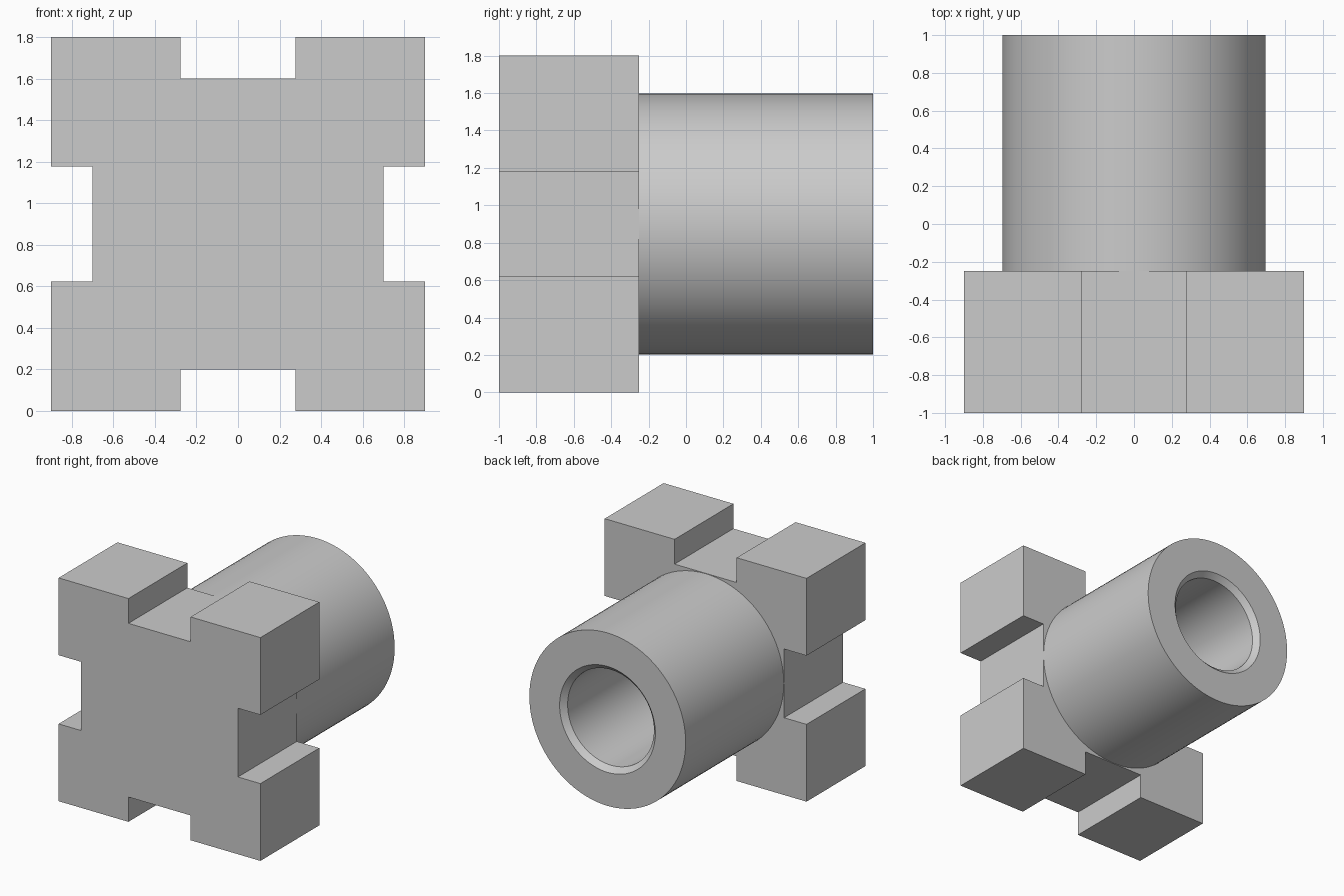
import bpy, bmesh, math
from mathutils import Matrix, Vector

cube = bpy.data.objects.get("Cube")
if cube:
    bpy.data.objects.remove(cube, do_unlink=True)

FRONT, SHOULDER, BACK = -1.0, -0.25, 1.0
MID = 0.9                      # height of the shared axis
HALF, FLOOR, SLOT = 0.9, 0.7, 0.277
BARREL_R, BORE_R, CHAMFER = 0.697, 0.385, 0.042

grey = bpy.data.materials.new("plain_grey")
grey.use_nodes = True
color = (0.6, 0.6, 0.6, 1)
grey.diffuse_color = color
grey.node_tree.nodes["Principled BSDF"].inputs["Base Color"].default_value = color


def finish(bm, name):
    bmesh.ops.recalc_face_normals(bm, faces=bm.faces)
    mesh = bpy.data.meshes.new(name)
    bm.to_mesh(mesh)
    bm.free()
    mesh.materials.append(grey)
    obj = bpy.data.objects.new(name, mesh)
    bpy.context.collection.objects.link(obj)
    return obj


# Square head with a slot in the middle of each side
side = [(HALF, -HALF), (HALF, -SLOT), (FLOOR, -SLOT), (FLOOR, SLOT), (HALF, SLOT)]
bm = bmesh.new()
outline = []
for quarter in range(4):
    turn = Matrix.Rotation(quarter * math.pi / 2, 2)
    for point in side:
        p = turn @ Vector(point)
        outline.append(bm.verts.new((p.x, FRONT, p.y + MID)))
face = bm.faces.new(outline)
ext = bmesh.ops.extrude_face_region(bm, geom=[face])
moved = [v for v in ext["geom"] if isinstance(v, bmesh.types.BMVert)]
bmesh.ops.translate(bm, verts=moved, vec=(0, SHOULDER - FRONT, 0))
finish(bm, "slotted_head")

# Round barrel with a chamfered bore, turned about the y axis
profile = [(BARREL_R, SHOULDER), (BARREL_R, BACK), (BORE_R + CHAMFER, BACK),
           (BORE_R, BACK - CHAMFER), (BORE_R, SHOULDER)]
bm = bmesh.new()
ring = [bm.verts.new((r, y, MID)) for r, y in profile]
edges = [bm.edges.new((ring[i - 1], ring[i])) for i in range(len(ring))]
bmesh.ops.spin(bm, geom=ring + edges, cent=(0, 0, MID), axis=(0, 1, 0),
               angle=math.tau, steps=96, use_merge=True)
bmesh.ops.remove_doubles(bm, verts=bm.verts, dist=0.0001)
barrel = finish(bm, "bored_barrel")
bpy.ops.object.select_all(action="DESELECT")
barrel.select_set(True)
bpy.context.view_layer.objects.active = barrel
bpy.ops.object.shade_smooth_by_angle(angle=math.radians(30))
